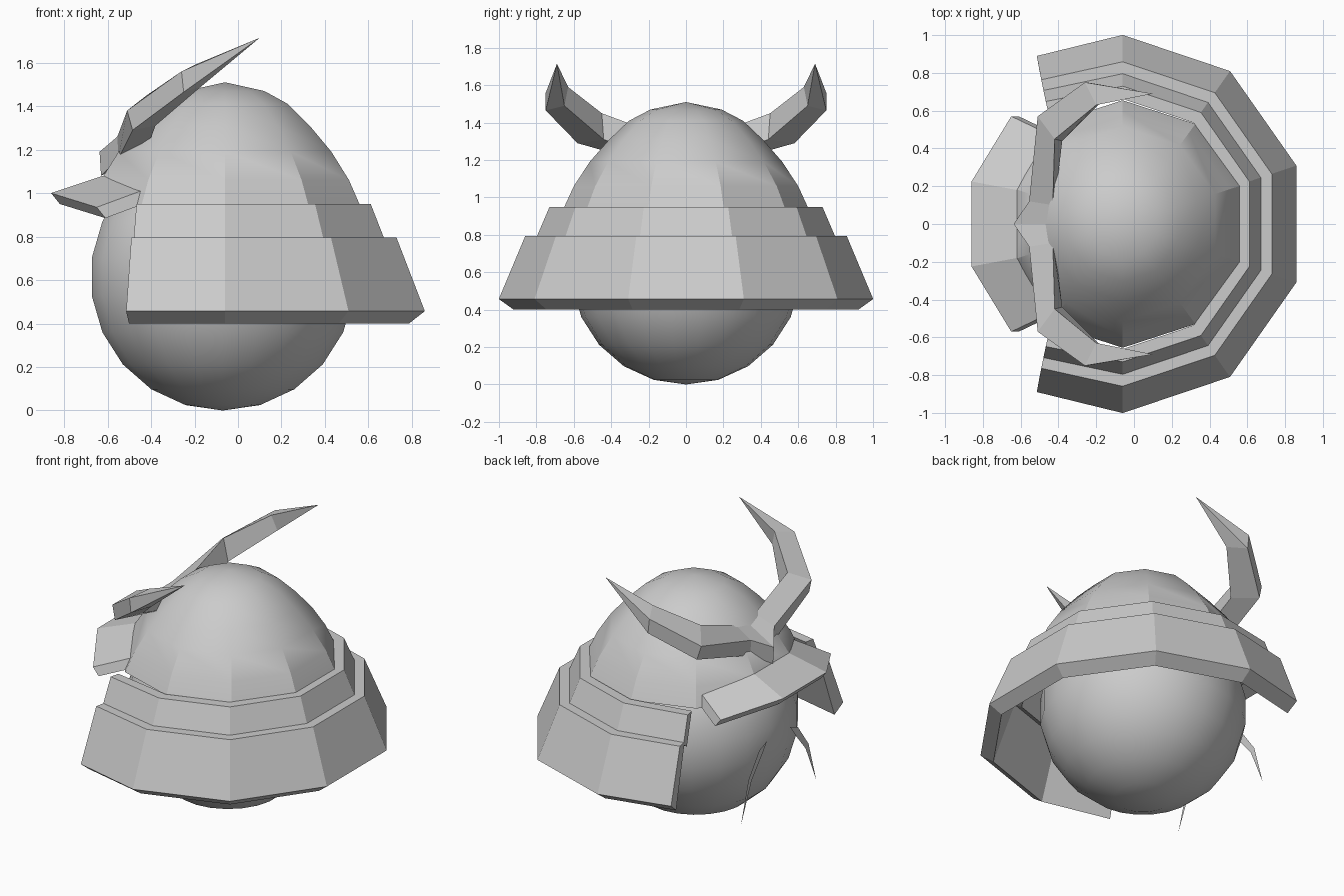
import bpy, bmesh
from math import radians, sin, cos
from mathutils import Vector

default = bpy.data.objects.get("Cube")
if default:
    bpy.data.objects.remove(default, do_unlink=True)

grey = bpy.data.materials.new("plain_grey")
grey.use_nodes = True
grey.diffuse_color = (0.6, 0.6, 0.6, 1)
grey.node_tree.nodes["Principled BSDF"].inputs["Base Color"].default_value = (0.6, 0.6, 0.6, 1)

AXIS_X = -0.06


def finish(name, bm, smooth=None):
    """Clean up a bmesh, turn it into an object and shade it."""
    bmesh.ops.remove_doubles(bm, verts=bm.verts, dist=0.0005)
    bmesh.ops.recalc_face_normals(bm, faces=bm.faces)
    mesh = bpy.data.meshes.new(name)
    bm.to_mesh(mesh)
    bm.free()
    mesh.materials.append(grey)
    obj = bpy.data.objects.new(name, mesh)
    bpy.context.collection.objects.link(obj)
    if smooth:
        bpy.ops.object.select_all(action='DESELECT')
        obj.select_set(True)
        bpy.context.view_layer.objects.active = obj
        bpy.ops.object.shade_smooth_by_angle(angle=radians(smooth))
    return obj


def loft(name, stations, smooth=None):
    """Skin a row of four-cornered sections and cap both ends."""
    bm = bmesh.new()
    rings = [[bm.verts.new(p) for p in s] for s in stations]
    for a, b in zip(rings, rings[1:]):
        for i in range(4):
            j = (i + 1) % 4
            bm.faces.new((a[i], a[j], b[j], b[i]))
    bm.faces.new(rings[0])
    bm.faces.new(rings[-1])
    bmesh.ops.dissolve_degenerate(bm, dist=0.0005, edges=bm.edges)
    return finish(name, bm, smooth)


def mirrored(half):
    """Sections from the centre outwards, repeated on the other side of y."""
    other = [[(x, -y, z) for x, y, z in s] for s in half]
    return other[::-1] + (half[1:] if half[0][0][1] == 0 else half)


# Round head under the helmet
bm = bmesh.new()
bmesh.ops.create_uvsphere(bm, u_segments=22, v_segments=11, radius=0.615)
bmesh.ops.translate(bm, verts=bm.verts, vec=Vector((AXIS_X - 0.01, 0, 0.615)))
finish("head", bm, 40)

# Ten-sided bowl of the helmet
profile = [(0.19, 1.47), (0.305, 1.41), (0.41, 1.31), (0.515, 1.19), (0.6, 1.06), (0.655, 0.94)]
bm = bmesh.new()
rings = []
for r, z in profile:
    rings.append([bm.verts.new((AXIS_X + r * cos(radians(18 + 36 * k)),
                                r * sin(radians(18 + 36 * k)), z)) for k in range(10)])
apex = bm.verts.new((AXIS_X, 0, 1.51))
for k in range(10):
    n = (k + 1) % 10
    bm.faces.new((apex, rings[0][k], rings[0][n]))
    for a, b in zip(rings, rings[1:]):
        bm.faces.new((a[k], b[k], b[n], a[n]))
bm.faces.new(rings[-1])
finish("helmet_bowl", bm, 30)


# Neck guard tiers, open towards the face
def guard_point(angle, r, z):
    if angle > 90:
        return (AXIS_X - 0.46 * r ** 0.35, 0.92 * r, z)
    return (AXIS_X + r * cos(radians(angle)), r * 1.035 * sin(radians(angle)), z)


tiers = {
    "upper_neck_guard": [(0.705, 0.95), (0.775, 0.78), (0.72, 0.75), (0.64, 0.95)],
    "lower_neck_guard": [(0.83, 0.795), (0.967, 0.457), (0.89, 0.4), (0.755, 0.795)],
}
for name, section in tiers.items():
    half = [[guard_point(a, r, z) for r, z in section] for a in (18, 54, 90, 126)]
    loft(name, mirrored(half))


# Visor: a folded plate of even thickness
def visor_section(outer, inner):
    drop = Vector((0.04, 0, -0.05))
    o, i = Vector(outer), Vector(inner)
    return [tuple(p) for p in (o, o + drop, i + drop, i)]


loft("visor", mirrored([
    visor_section((-0.86, 0.225, 1.0), (-0.62, 0.18, 1.08)),
    visor_section((-0.65, 0.57, 0.935), (-0.42, 0.46, 1.02)),
]))

# Horned crest: outer top, outer bottom, inner bottom, inner top
tip = (0.1, 0.69, 1.715)
loft("horned_crest", mirrored([
    [(-0.637, 0, 1.19), (-0.63, 0, 1.08), (-0.42, 0, 1.18), (-0.43, 0, 1.31)],
    [(-0.555, 0.12, 1.26), (-0.55, 0.12, 1.16), (-0.42, 0.1, 1.2), (-0.43, 0.1, 1.32)],
    [(-0.51, 0.57, 1.38), (-0.485, 0.58, 1.29), (-0.38, 0.44, 1.31), (-0.42, 0.45, 1.45)],
    [(-0.26, 0.75, 1.56), (-0.25, 0.75, 1.465), (-0.17, 0.65, 1.49), (-0.2, 0.63, 1.59)],
    [tip] * 4,
]))

# Drooping whiskers: flat curved blades in front of the face
for side, label in ((1, "left"), (-1, "right")):
    bm = bmesh.new()
    outline = [(0.12, 0.63), (0.2, 0.6), (0.31, 0.45), (0.39, 0.18), (0.28, 0.43), (0.18, 0.55)]
    bm.faces.new([bm.verts.new((-0.67, side * y, z)) for y, z in outline])
    finish(label + "_whisker", bm)
